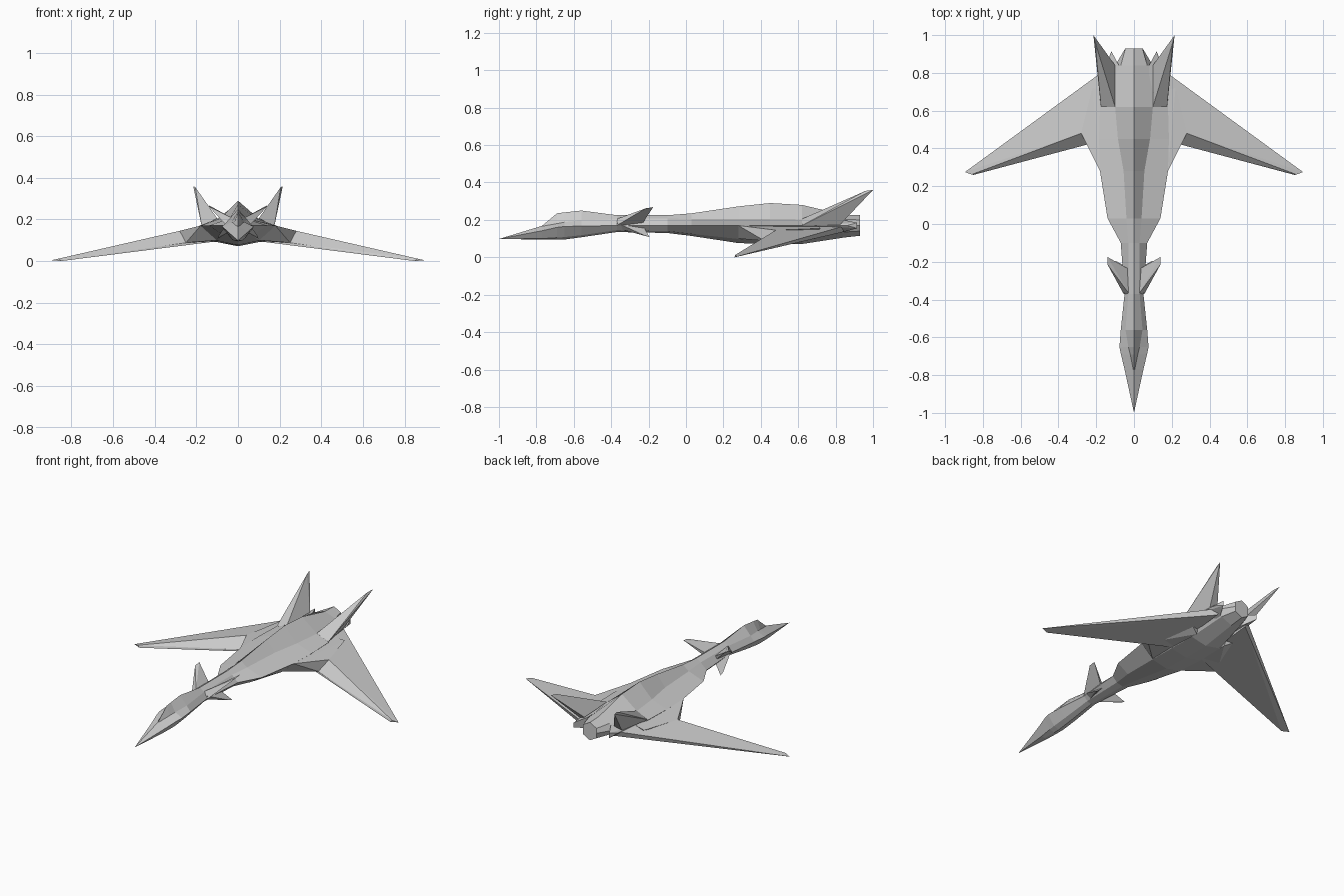
import bpy, bmesh


def finish(name, bm, mirrored=False):
    bmesh.ops.recalc_face_normals(bm, faces=bm.faces)
    mesh = bpy.data.meshes.new(name)
    bm.to_mesh(mesh)
    bm.free()
    ob = bpy.data.objects.new(name, mesh)
    bpy.context.collection.objects.link(ob)
    if mirrored:
        ob.modifiers.new("Mirror", 'MIRROR').use_mirror_merge = False
    return ob


def hull(name, points):
    """Faceted convex part, mirrored across x."""
    bm = bmesh.new()
    for p in points:
        bm.verts.new(p)
    res = bmesh.ops.convex_hull(bm, input=bm.verts)
    junk = {g for g in res["geom_interior"] + res["geom_unused"]
            if isinstance(g, bmesh.types.BMVert)}
    bmesh.ops.delete(bm, geom=list(junk), context='VERTS')
    return finish(name, bm, True)


# Fuselage: y, ridge z, chine x z, side edge x z, lower edge x z, keel z
sections = [
    (-0.77, .168, .004, .166, .050, .142, .022, .100, .095),
    (-0.69, .235, .020, .180, .069, .160, .030, .105, .094),
    (-0.65, .240, .030, .188, .077, .165, .033, .108, .095),
    (-0.56, .250, .045, .198, .070, .167, .032, .118, .107),
    (-0.37, .225, .030, .205, .050, .170, .028, .145, .135),
    (-0.10, .225, .030, .207, .070, .170, .040, .140, .130),
    (0.03, .235, .040, .205, .140, .170, .070, .125, .114),
    (0.28, .272, .055, .205, .180, .170, .100, .098, .076),
    (0.45, .290, .085, .205, .185, .170, .105, .092, .071),
    (0.62, .280, .100, .203, .180, .170, .100, .092, .071),
    (0.84, .228, .070, .203, .100, .170, .070, .135, .105),
    (0.93, .225, .045, .200, .046, .170, .045, .140, .115),
]
bm = bmesh.new()
rings = []
for y, zt, xc, zc, xe, ze, xl, zl, zb in sections:
    side = [(xc, zc), (xe, ze), (xl, zl)]
    loop = [(0, zt)] + side + [(0, zb)] + [(-x, z) for x, z in reversed(side)]
    rings.append([bm.verts.new((x, y, z)) for x, z in loop])
nose = bm.verts.new((0, -1, .098))
for i in range(8):
    j = (i + 1) % 8
    bm.faces.new((nose, rings[0][i], rings[0][j]))
    for a, b in zip(rings, rings[1:]):
        bm.faces.new((a[i], b[i], b[j], a[j]))
bm.faces.new(rings[-1])
finish("fuselage", bm)

# Forward-swept wings and the blend into the body
hull("wing", [(.10, .55, .175), (.28, .48, .145), (.86, .262, .012),
              (.895, .275, .004), (.10, .855, .170), (.10, .46, .095),
              (.25, .42, .088), (.85, .26, .0), (.10, .84, .135)])
hull("wing_root", [(.18, .28, .17), (.10, .28, .10), (.28, .48, .145),
                   (.25, .42, .088), (.10, .28, .17), (.10, .70, .172),
                   (.10, .66, .092), (.22, .72, .155)])

# Tail fins and the small pods below them
hull("tail_fin", [(.10, .62, .205), (.175, .62, .17), (.10, .84, .195),
                  (.14, .82, .17), (.205, .96, .355), (.215, 1.0, .36)])
hull("side_pod", [(.08, .70, .20), (.16, .70, .17), (.08, .70, .13),
                  (.08, .84, .20), (.14, .86, .17), (.08, .84, .135),
                  (.12, .915, .185), (.12, .915, .155)])

# Paired canards, upper and lower
hull("upper_canard", [(.025, -.37, .205), (.055, -.37, .17), (.025, -.24, .19),
                      (.035, -.24, .17), (.14, -.215, .262), (.14, -.175, .268)])
hull("lower_canard", [(.025, -.37, .17), (.05, -.37, .185), (.025, -.35, .15),
                      (.03, -.23, .17), (.095, -.225, .118), (.098, -.195, .108)])
